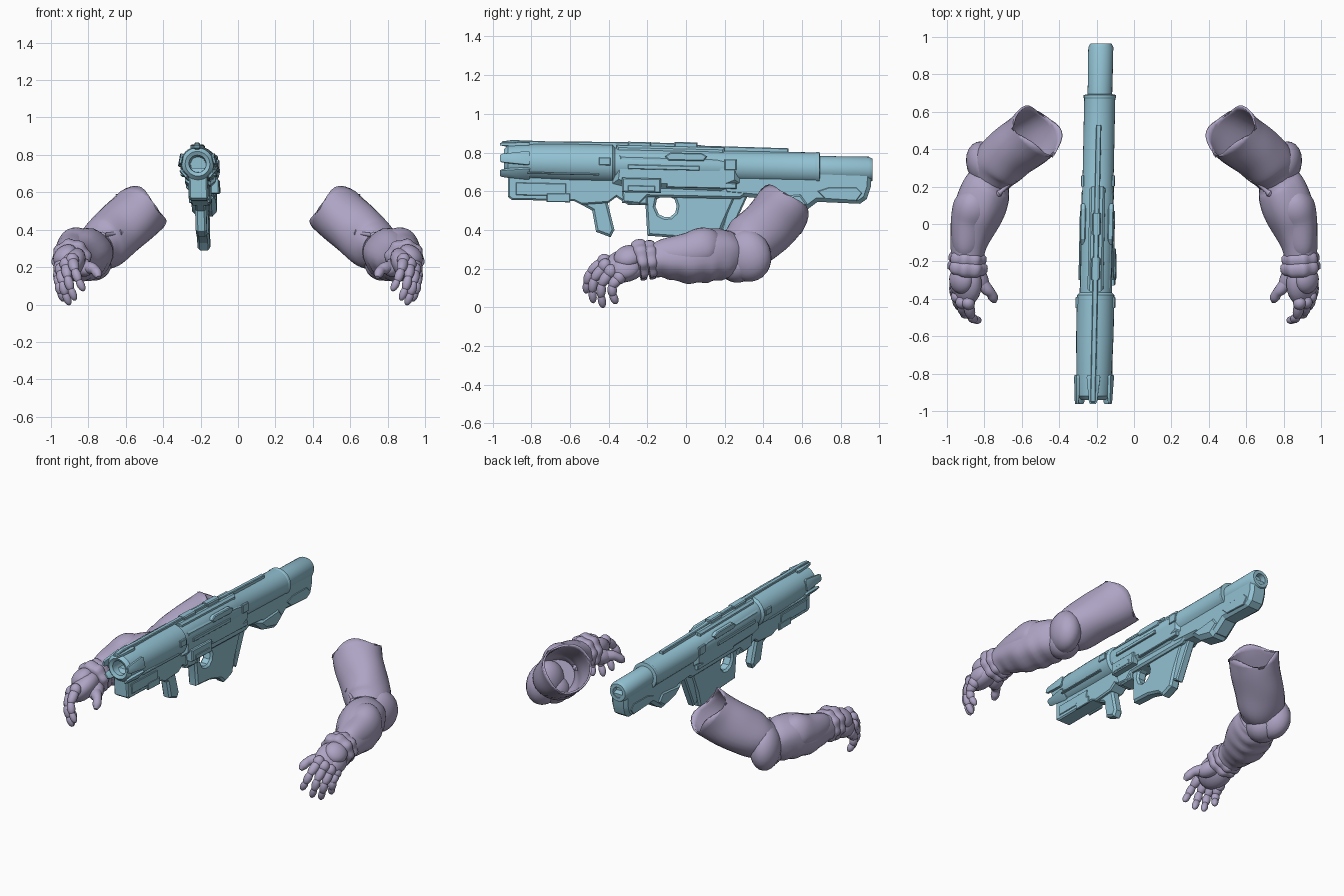
import bpy, bmesh, math
from mathutils import Vector, Matrix

if "Cube" in bpy.data.objects:
    bpy.data.objects.remove(bpy.data.objects["Cube"])


def material(name, rgb):
    mat = bpy.data.materials.new(name)
    mat.use_nodes = True
    mat.diffuse_color = (*rgb, 1)
    mat.node_tree.nodes["Principled BSDF"].inputs["Base Color"].default_value = (*rgb, 1)
    return mat


TEAL = material("steel teal", (.29, .54, .65))
MAUVE = material("dusty mauve", (.42, .37, .55))
SLOPE = -.022

# The launcher leans and turns slightly
GUN = Matrix(((1, .02, -.03, -.175), (0, 1, 0, 0), (0, 0, 1, 0), (0, 0, 0, 1)))


def add_object(name, bm, mat, matrix=None, angle=35):
    mesh = bpy.data.meshes.new(name)
    bm.to_mesh(mesh)
    if matrix:
        mesh.transform(matrix)
        if matrix.determinant() < 0:
            mesh.flip_normals()
    mesh.polygons.foreach_set("use_smooth", [True] * len(mesh.polygons))
    mesh.set_sharp_from_angle(angle=math.radians(angle))
    mesh.materials.append(mat)
    obj = bpy.data.objects.new(name, mesh)
    bpy.context.collection.objects.link(obj)
    return obj


# ---------- launcher helpers ----------
def prism(name, outline, half, x=0, bevel=.008, hole=None):
    """Side outline (y, z) with an optional hole, extruded across x with a chamfer."""
    curve = bpy.data.curves.new(name, "CURVE")
    curve.dimensions, curve.fill_mode = "2D", "BOTH"
    for loop in [outline] + ([hole] if hole else []):
        spline = curve.splines.new("POLY")
        spline.points.add(len(loop) - 1)
        for point, (y, z) in zip(spline.points, loop):
            point.co = (y, z, 0, 1)
        spline.use_cyclic_u = True
    curve.extrude = half - bevel
    curve.bevel_depth, curve.offset, curve.bevel_resolution = bevel, -bevel, 0
    temp = bpy.data.objects.new(name + "_curve", curve)
    bpy.context.collection.objects.link(temp)
    bpy.context.view_layer.update()
    mesh = bpy.data.meshes.new_from_object(temp.evaluated_get(bpy.context.evaluated_depsgraph_get()))
    bm = bmesh.new()
    bm.from_mesh(mesh)
    bpy.data.objects.remove(temp)
    bpy.data.meshes.remove(mesh)
    bmesh.ops.remove_doubles(bm, verts=bm.verts, dist=.0002)
    bmesh.ops.recalc_face_normals(bm, faces=bm.faces)
    turn = Matrix(((0, 0, 1, x), (1, 0, 0, 0), (0, 1, 0, 0), (0, 0, 0, 1)))
    add_object(name, bm, TEAL, GUN @ turn, 25)
    bm.free()


def bar(name, y0, y1, z0, z1, half, x=0, bevel=.006):
    drop = SLOPE * (y1 - y0)
    prism(name, [(y0, z0), (y1, z0 + drop), (y1, z1 + drop), (y0, z1)], half, x, bevel)


def tube(name, profile, height=.732, sides=32):
    """Turned profile (y, radius) around the sloping bore line."""
    bm = bmesh.new()
    rings = []
    for y, r in profile:
        rings.append([bm.verts.new((r * math.cos(a), y, height + SLOPE * y + r * math.sin(a)))
                      for a in (math.tau * i / sides for i in range(sides))])
    for a, b in zip(rings, rings[1:]):
        for i in range(sides):
            j = (i + 1) % sides
            bm.faces.new((a[i], a[j], b[j], b[i]))
    bm.faces.new(rings[0])
    bm.faces.new(rings[-1])
    bmesh.ops.recalc_face_normals(bm, faces=bm.faces)
    add_object(name, bm, TEAL, GUN, 30)
    bm.free()


# Barrel, with hollow muzzle and hollow rear nozzle
tube("front_shroud", [(-.78, .04), (-.93, .046), (-.94, .066), (-.92, .086), (-.82, .094),
                      (-.6, .1), (-.38, .1), (-.365, .085), (-.3, .085)])
tube("middle_tube", [(-.4, .086), (.17, .086), (.18, .083), (.67, .083), (.675, .086), (.69, .086), (.695, .06)])
tube("rear_tube", [(.65, .065), (.945, .067), (.965, .056), (.965, .035), (.93, .032)])
tube("lower_barrel", [(-.7, .02), (-.915, .02), (-.92, .034), (-.6, .034)], height=.59)

# Muzzle prongs around the shroud
for n, degrees in enumerate((90, 12, 168, -40, 220)):
    a = math.radians(degrees)
    bm = bmesh.new()
    bmesh.ops.create_cube(bm, size=1)
    for v in bm.verts:
        if v.co.y < 0:
            v.co.x *= .55
            v.co.z = v.co.z * .5 + .1
    bmesh.ops.bevel(bm, geom=bm.edges, offset=.08, segments=1, affect="EDGES")
    place = (Matrix.Translation((0, -.885, .752)) @ Matrix.Rotation(math.pi / 2 - a, 4, "Y")
             @ Matrix.Translation((0, 0, .088)) @ Matrix.Diagonal((.075, .155, .03, 1)))
    add_object(f"muzzle_prong_{n}", bm, TEAL, GUN @ place, 25)
    bm.free()

# Body
prism("fore_body", [(-.92, .68), (-.92, .57), (-.9, .555), (-.58, .55), (-.54, .53), (-.4, .54),
                    (-.36, .57), (-.3, .53), (-.2, .53), (-.2, .72), (-.88, .73)], .05)
prism("receiver", [(-.38, .64), (-.3, .62), (.18, .6), (.28, .64), (.28, .76), (.16, .79), (-.36, .805)], .082, bevel=.028)
prism("lower_receiver", [(-.34, .66), (-.33, .54), (-.24, .53), (-.2, .57), (.28, .56), (.34, .6), (.34, .68)], .056, bevel=.012)
prism("stock", [(.15, .7), (.2, .58), (.42, .56), (.5, .5), (.6, .485), (.68, .545), (.9, .535),
                (.935, .56), (.955, .62), (.96, .7), (.9, .72)], .058, bevel=.02)
prism("shoulder_rest", [(.36, .58), (.45, .5), (.57, .47), (.65, .53), (.6, .6)], .066, bevel=.025)
hole = [(-.15, .56), (-.158, .52), (-.14, .48), (-.11, .466), (-.08, .468), (-.055, .49), (-.048, .525), (-.06, .56),
        (-.08, .568), (-.13, .57)]
prism("main_grip", [(-.24, .6), (-.21, .54), (-.2, .37), (-.06, .36), (.04, .33), (.08, .29), (.16, .32),
                    (.19, .42), (.27, .6)], .034, bevel=.012, hole=hole)
prism("magazine", [(.24, .6), (.17, .36), (.21, .34), (.33, .6)], .026)
prism("fore_grip", [(-.55, .56), (-.54, .53), (-.485, .5), (-.465, .39), (-.39, .362), (-.37, .4),
                    (-.405, .54), (-.39, .56)], .03, bevel=.012)

# Top rail and raised covers
prism("top_rail", [(-.96, .84), (-.95, .858), (-.9, .865), (-.72, .858), (-.2, .853), (.02, .845), (.1, .835),
                   (.53, .822), (.53, .78), (-.9, .82)], .014, bevel=.004)
bar("rear_sight", -.06, .06, .8, .855, .022)
bar("front_sight", -.3, -.18, .8, .856, .024)
bar("rail_base", -.36, .2, .78, .838, .042, bevel=.012)

# Details on both flanks
for side, word in ((1, "left"), (-1, "right")):
    bar(f"{word}_side_rail", -.3, .07, .715, .738, .008, side * .086, .003)
    prism(f"{word}_port_cover", [(-.11, .78), (-.08, .8), (.08, .797), (.11, .78), (.09, .755), (-.09, .76)],
          .015, side * .074, .005)
    bar(f"{word}_fore_panel", -.88, -.62, .58, .645, .006, side * .049, .003)
    bar(f"{word}_foot_panel", -.72, -.6, .545, .59, .007, side * .05, .003)
    bar(f"{word}_shroud_clip", -.45, -.39, .735, .775, .01, side * .096, .003)
    bar(f"{word}_shroud_seam", -.82, -.45, .69, .7, .01, side * .086, .003)
    bar(f"{word}_tube_clip", .2, .26, .71, .765, .008, side * .082, .003)
    prism(f"{word}_stock_panel", [(.68, .6), (.72, .56), (.88, .55), (.91, .59), (.88, .62), (.74, .62)],
          .006, side * .056, .003)
    bar(f"{word}_lower_rib", -.1, .26, .62, .65, .014, side * .068, .004)
bar("left_side_box", -.33, -.13, .595, .67, .024, .076)
bar("left_box_lid", -.3, -.16, .6, .63, .008, .096, .003)


# ---------- arm helpers ----------
def both_arms(name, bm, thickness=0):
    bmesh.ops.recalc_face_normals(bm, faces=bm.faces)
    for side, word in ((1, "left"), (-1, "right")):
        obj = add_object(f"{word}_{name}", bm, MAUVE, Matrix.Diagonal((side, 1, 1, 1)), 50)
        if thickness:
            shell = obj.modifiers.new("thickness", "SOLIDIFY")
            shell.thickness, shell.offset = thickness, -1
    bm.free()


def smooth_path(keys, steps):
    pts = [Vector(k) for k in keys]
    pts = [2 * pts[0] - pts[1]] + pts + [2 * pts[-1] - pts[-2]]
    path = []
    for a, b, c, d in zip(pts, pts[1:], pts[2:], pts[3:]):
        for t in (i / steps for i in range(steps)):
            path.append(.5 * (2 * b + (c - a) * t + (2 * a - 5 * b + 4 * c - d) * t * t
                              + (3 * b - a - 3 * c + d) * t ** 3))
    return path + [pts[-2]]


def limb(name, keys, sides=28, steps=5, bump=lambda t, a: 0, rim=0, thickness=0):
    """Organic tube through (x, y, z, radius) keys; bump swells it by place and angle."""
    path = smooth_path(keys, steps)
    bm = bmesh.new()
    rings, last = [], len(path) - 1
    for n, p in enumerate(path):
        aim = (path[min(n + 1, last)] - path[max(n - 1, 0)]).to_3d().normalized()
        across = aim.cross(Vector((0, 0, 1))).normalized()
        up = across.cross(aim)
        ring = []
        for a in (math.tau * i / sides for i in range(sides)):
            r = p.w * (1 + bump(n / last, a))
            wave = aim * rim * math.sin(3 * a + 1) if n == 0 else Vector()
            ring.append(bm.verts.new(p.to_3d() + r * (across * math.cos(a) + up * math.sin(a)) + wave))
        rings.append(ring)
    for a, b in zip(rings, rings[1:]):
        for i in range(sides):
            j = (i + 1) % sides
            bm.faces.new((a[i], a[j], b[j], b[i]))
    bm.faces.new(rings[-1])
    if not thickness:
        bm.faces.new(rings[0])
    both_arms(name, bm, thickness)


def blob(name, center, radii, aim, hint=(0, 0, 1)):
    """Ellipsoid: radii run across, along the aim, and toward the hint."""
    y = Vector(aim).normalized()
    x = y.cross(Vector(hint)).normalized()
    axes = Matrix((x, y, x.cross(y))).transposed().to_4x4()
    bm = bmesh.new()
    bmesh.ops.create_uvsphere(bm, u_segments=20, v_segments=12, radius=1,
                              matrix=Matrix.Translation(center) @ axes @ Matrix.Diagonal((*radii, 1)))
    both_arms(name, bm)


# Upper arm sleeve, elbow and forearm
limb("upper_sleeve", [(.512, .502, .51, .15), (.565, .455, .455, .149), (.65, .39, .385, .146),
                      (.72, .315, .325, .14), (.76, .25, .295, .11)], rim=.022, thickness=.012,
     bump=lambda t, a: .03 * math.sin(3 * a + 6 * t))
blob("elbow_pad", (.803, .318, .268), (.092, .125, .138), (.25, .8, .35))
blob("elbow_guard", (.775, .27, .22), (.1, .1, .092), (0, 1, .4))
limb("forearm", [(.765, .24, .285, .11), (.79, .19, .275, .13), (.822, .1, .267, .138), (.858, 0, .252, .126),
                 (.882, -.1, .25, .1), (.89, -.18, .245, .086)],
     bump=lambda t, a: .025 * math.sin(5 * a + 4 * t) + .035 * max(0, -math.sin(a)) * math.sin(34 * t))
limb("forearm_plate", [(.835, .17, .3, .07), (.855, .1, .305, .108), (.88, .01, .285, .1), (.895, -.12, .275, .076),
                       (.895, -.16, .26, .05)], bump=lambda t, a: .02 * math.sin(4 * a))
limb("elbow_rod", [(.615, .255, .385, .012), (.635, .24, .383, .02), (.645, .232, .382, .011), (.71, .175, .372, .011),
                   (.72, .167, .37, .02), (.74, .15, .365, .012)], sides=12, steps=2)

# Segmented wrist cuff
for n, (y, r) in enumerate(((-.185, .097), (-.232, .103))):
    limb(f"wrist_cuff_{n}", [(.888, y + .028, .248, r * .85), (.889, y + .016, .247, r), (.891, y - .016, .243, r),
                             (.892, y - .028, .24, r * .85)], sides=48, steps=2,
         bump=lambda t, a: .05 * math.sin(8 * a))

# Hand
blob("palm", (.895, -.315, .215), (.097, .125, .066), (.05, -1, -.3), (.75, -.1, .65))
blob("hand_plate", (.925, -.3, .262), (.07, .075, .05), (.05, -1, -.3), (.6, -.1, .8))
blob("hand_side_plate", (.945, -.31, .205), (.06, .075, .04), (.05, -1, -.3), (.9, -.1, .3))
blob("thumb_base", (.83, -.29, .2), (.048, .08, .048), (-.5, -1, -.3))
fingers = {"index": ((.885, -.425, .24), (.83, -.515, .085)),
           "middle": ((.92, -.42, .215), (.875, -.48, .035)),
           "ring": ((.945, -.39, .185), (.905, -.43, .01)),
           "little": ((.955, -.345, .155), (.935, -.365, .03))}
for name, (root, tip) in fingers.items():
    root, tip = Vector(root), Vector(tip)
    blob(f"{name}_knuckle", root, (.034, .038, .034), tip - root, (1, 0, .5))
    bend = root.lerp(tip, .45) + Vector((.012, -.03, .012))
    joints = [root, bend, bend.lerp(tip, .55) + Vector((.004, -.006, 0)), tip]
    for n, (a, b) in enumerate(zip(joints, joints[1:])):
        r = .029 - .004 * n
        blob(f"{name}_segment_{n}", (a + b) / 2, (r, (b - a).length / 2 + .015, r), b - a, (1, 0, .5))
limb("thumb", [(.82, -.31, .2, .036), (.785, -.35, .195, .032), (.765, -.37, .185, .026), (.752, -.395, .165, .026),
               (.745, -.415, .145, .012)], sides=14, steps=4)
